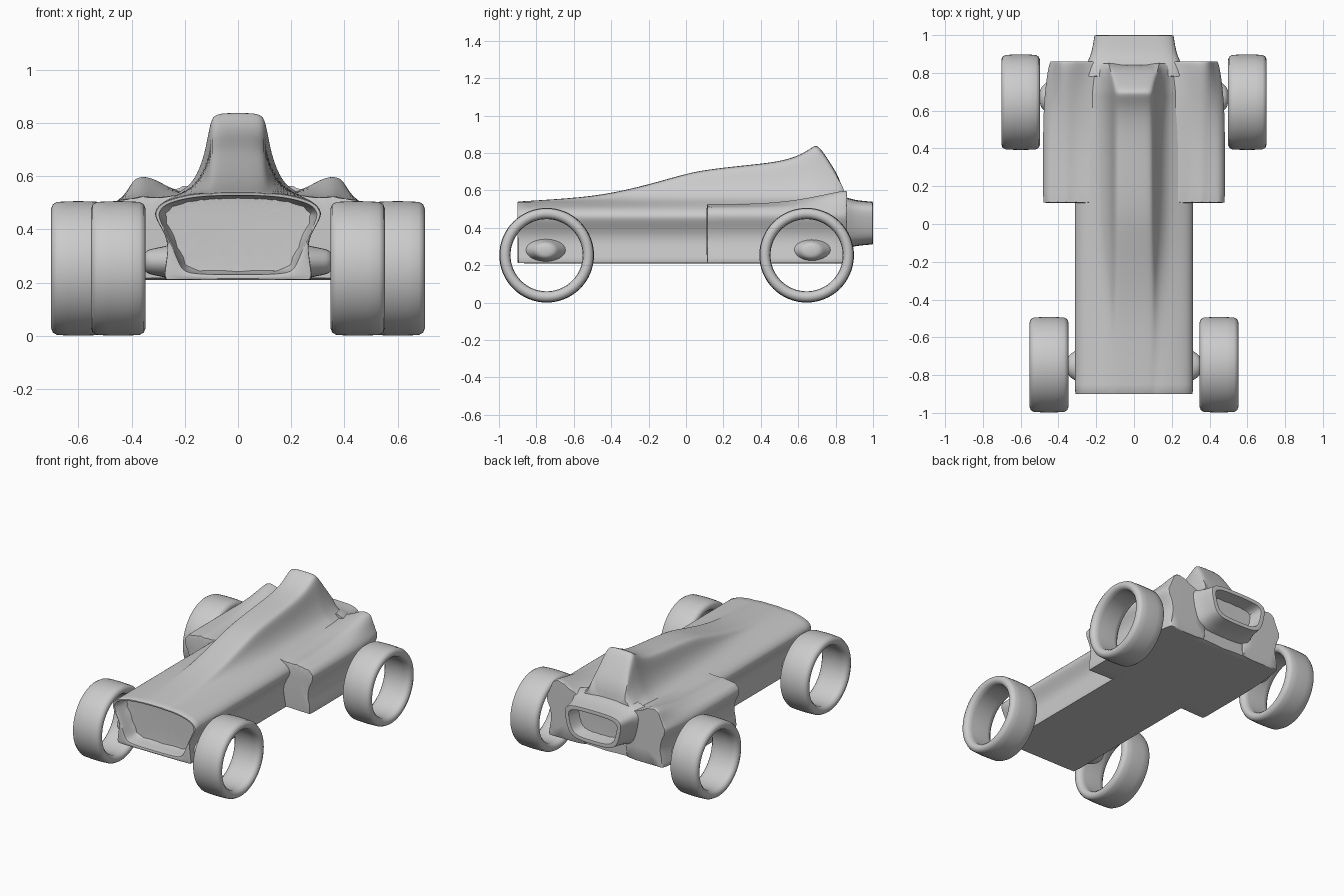
import bpy, bmesh, math

if "Cube" in bpy.data.objects:
    bpy.data.objects.remove(bpy.data.objects["Cube"])


def loft(name, rings, caps=True, closed=False, subdiv=2, angle=40):
    """Skin a list of equal-length point rings, smooth it, keep hard corners creased."""
    bm = bmesh.new()
    vs = [[bm.verts.new(p) for p in r] for r in rings]
    n = len(rings[0])
    for i in range(len(rings) - (0 if closed else 1)):
        a, b = vs[i], vs[(i + 1) % len(rings)]
        for j in range(n):
            k = (j + 1) % n
            bm.faces.new((a[j], a[k], b[k], b[j]))
    if caps and not closed:
        bm.faces.new(vs[0])
        bm.faces.new(vs[-1])
    bmesh.ops.recalc_face_normals(bm, faces=bm.faces)
    crease = bm.edges.layers.float.new("crease_edge")
    for e in bm.edges:
        if len(e.link_faces) == 2 and e.calc_face_angle(0) > math.radians(58):
            e[crease] = 0.95
    me = bpy.data.meshes.new(name)
    bm.to_mesh(me)
    bm.free()
    ob = bpy.data.objects.new(name, me)
    bpy.context.collection.objects.link(ob)
    bpy.ops.object.select_all(action='DESELECT')
    ob.select_set(True)
    bpy.context.view_layer.objects.active = ob
    if subdiv:
        m = ob.modifiers.new("smooth", 'SUBSURF')
        m.levels = m.render_levels = subdiv
        bpy.ops.object.modifier_apply(modifier=m.name)
    bpy.ops.object.shade_smooth_by_angle(angle=math.radians(angle))
    return ob


def mirrored(half, y):
    """Close a half section whose first and last points lie on the centre line."""
    pts = half + [(-x, z) for x, z in reversed(half[1:-1])]
    return [(x, y, z) for x, z in pts]


# Body: waisted hull with a rising spine, open recessed nose
def hull(y, s, h):
    rise = lambda k: 0.535 + k * (h - 0.54)
    return mirrored([(0, .21), (.28, .21), (.27, .28), (.258, .36), (.312, .44), (.314, .47),
                     (.285, .505), (.215, rise(.06) - .01), (s + .065, rise(.14)),
                     (s + .022, rise(.5)), (s + .004, rise(.94)), (s - .02, h), (0, h)], y)


mouth = [(0, .23), (.18, .23), (.215, .25), (.24, .32), (.298, .44), (.298, .465), (.275, .495),
         (.2, .515), (.15, .522), (.11, .525), (.09, .526), (.06, .527), (0, .528)]
inner = [(x * .93, .38 + (z - .38) * .93) for x, z in mouth]
spine = [(-.9, .1, .54), (-.7, .1, .552), (-.45, .1, .572), (-.2, .1, .63), (0, .1, .69),
         (.12, .1, .712), (.3, .1, .732), (.5, .1, .752), (.62, .1, .79), (.685, .1, .84),
         (.71, .1, .84), (.78, .112, .735), (.852, .13, .61)]
loft("body", [mirrored(inner, -.8), mirrored(mouth, -.9)] + [hull(*s) for s in spine])


# Side pods: waisted flanks with tops swelling toward the rear
def pod(side, y, k, top):
    half = [(.15, .21), (.465 * k, .21), (.455 * k, .27), (.435 * k, .36), (.48 * k, .44),
            (.485 * k, .475), (.455 * k, .515), (.4, top - .015), (.36, top), (.31, top - .012),
            (.24, .545 if y > .5 else .53), (.15, .53)]
    return [(side * x, y, z) for x, z in half]


pod_rows = [(.11, 1, .528), (.3, 1, .53), (.5, 1, .54), (.65, .99, .562), (.78, .96, .59),
            (.84, .935, .602), (.86, .92, .6)]
for side, label in ((1, "right"), (-1, "left")):
    loft("side_pod_" + label, [pod(side, *r) for r in pod_rows])


# Tail nozzle: rounded duct with a recessed opening
def duct(y, w, h, z=.425):
    ring = []
    for i in range(24):
        a = math.tau * i / 24
        c, s = math.cos(a), math.sin(a)
        x = math.copysign(abs(c) ** .5, c) * w
        dz = math.copysign(abs(s) ** .5, s) * h
        ring.append((x * (1 + .12 * dz / h - .08), y, z + dz))
    return ring


loft("tail_nozzle", [duct(.78, .29, .15), duct(.86, .26, .14), duct(.9, .235, .122),
                     duct(1, .22, .115), duct(1, .19, .09), duct(.91, .175, .08)], subdiv=1)

# Wheels: hollow tyres with rounded shoulders
tyre = [(-.06, .193), (-.085, .196), (-.1, .21), (-.102, .226), (-.096, .241), (-.08, .25),
        (-.04, .252), (0, .253)]
tyre = tyre + [(-x, r) for x, r in reversed(tyre[:-1])] + [(0, .196)]
for end, x0, y0 in (("front", .45, -.745), ("rear", .6, .645)):
    for side, label in ((1, "right"), (-1, "left")):
        rings = []
        for i in range(64):
            a = math.tau * i / 64
            rings.append([(side * x0 + x, y0 + r * math.cos(a), .253 + r * math.sin(a))
                          for x, r in tyre])
        loft(f"{end}_wheel_{label}", rings, closed=True, subdiv=0, angle=60)

# Axle stubs: tapered fairings reaching out to the wheels
for end, xs, y0 in (("front", (.24, .28, .32, .345, .356), -.75),
                    ("rear", (.4, .44, .47, .49, .5), .67)):
    for side, label in ((1, "right"), (-1, "left")):
        rings = []
        for x, ry, rz in zip(xs, (.13, .105, .075, .06, .03), (.07, .06, .052, .045, .025)):
            rings.append([(side * x, y0 + ry * math.cos(math.tau * i / 12),
                           .278 + rz * math.sin(math.tau * i / 12)) for i in range(12)])
        loft(f"{end}_axle_{label}", rings, subdiv=1)
